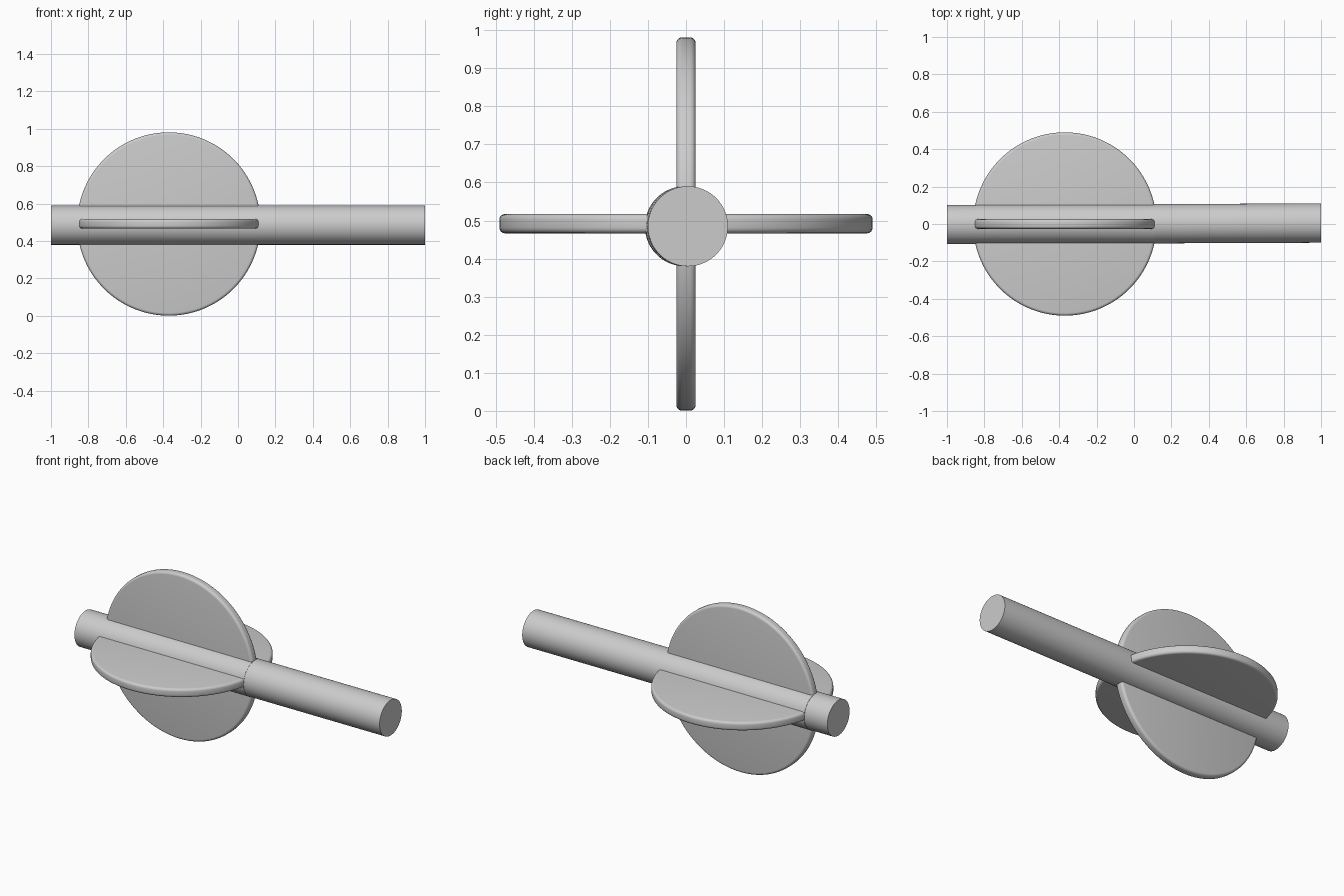
import bpy, math

if "Cube" in bpy.data.objects:
    bpy.data.objects.remove(bpy.data.objects["Cube"])

grey = bpy.data.materials.new("plain grey")
grey.diffuse_color = (0.6, 0.6, 0.6, 1)
grey.use_nodes = True
grey.node_tree.nodes["Principled BSDF"].inputs["Base Color"].default_value = grey.diffuse_color


def cylinder(name, radius, depth, location, rotation, sides, bevel=0):
    bpy.ops.mesh.primitive_cylinder_add(vertices=sides, radius=radius, depth=depth,
                                        location=location, rotation=rotation)
    obj = bpy.context.object
    obj.name = name
    obj.data.materials.append(grey)
    if bevel:
        mod = obj.modifiers.new("rounded rim", 'BEVEL')
        mod.width = bevel
        mod.segments = 4
        mod.limit_method = 'ANGLE'
        mod.angle_limit = math.radians(40)
        bpy.ops.object.modifier_apply(modifier=mod.name)
    bpy.ops.object.shade_smooth_by_angle(angle=math.radians(35))
    return obj


QUARTER = math.pi / 2
FIN_X, FIN_Z, FIN_R = -0.37, 0.491, 0.49

# Long shaft, turned very slightly about the vertical
cylinder("shaft", 0.105, 2.0, (0, 0.001, 0.485), (0, QUARTER, 0.004), 96)

# Sleeve of the shaft between the fins
cylinder("hub", 0.1055, 0.96, (FIN_X, 0, 0.485), (0, QUARTER, 0), 96)

# Two crossed round fins with rounded rims
cylinder("upright_fin", FIN_R, 0.051, (FIN_X, 0, FIN_Z), (QUARTER, 0, 0), 128, 0.015)
cylinder("level_fin", FIN_R, 0.051, (FIN_X, 0, FIN_Z + 0.001), (0, 0, 0), 128, 0.015)
